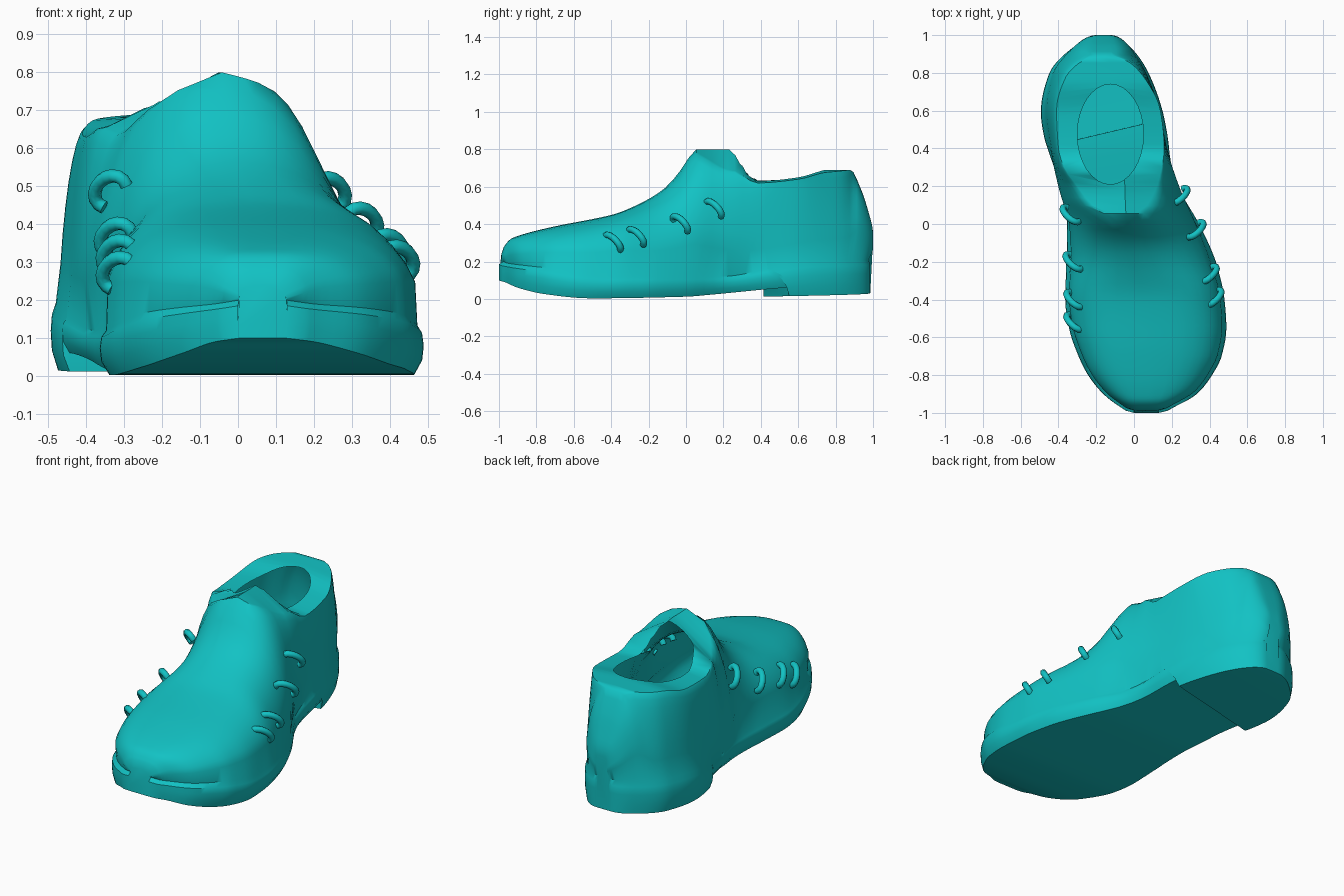
import bpy, bmesh, math
from mathutils import Vector

default = bpy.data.objects.get("Cube")
if default:
    bpy.data.objects.remove(default, do_unlink=True)

teal = bpy.data.materials.new("teal_leather")
teal.use_nodes = True
teal.diffuse_color = (0.006, 0.54, 0.55, 1)
teal.node_tree.nodes["Principled BSDF"].inputs["Base Color"].default_value = teal.diffuse_color


def curve_through(*keys):
    """Smooth function of y through (y, value) keys, without overshoot."""
    angle = lambda y: math.acos(max(-1, min(1, -y)))
    ts = [angle(y) for y, v in keys]
    vs = [v for y, v in keys]
    slopes = [(vs[i + 1] - vs[i]) / (ts[i + 1] - ts[i]) for i in range(len(keys) - 1)]
    tangents = [slopes[0]]
    for a, b in zip(slopes, slopes[1:]):
        tangents.append(2 * a * b / (a + b) if a * b > 0 else 0)
    tangents.append(slopes[-1])

    def value(y):
        t = angle(y)
        if t <= ts[0]:
            return vs[0]
        for i in range(len(slopes)):
            if t <= ts[i + 1]:
                h = ts[i + 1] - ts[i]
                u = (t - ts[i]) / h
                bend = u * (1 - u) * h * (tangents[i] * (1 - u) - tangents[i + 1] * u)
                ease = u * u * (3 - 2 * u)
                return vs[i] + (vs[i + 1] - vs[i]) * ease + bend
        return vs[-1]
    return value


# Plan outline of the shoe
outline_right = curve_through((-1, 0), (-.97, -.07), (-.9, -.16), (-.8, -.24), (-.7, -.29),
                              (-.55, -.34), (-.4, -.36), (-.2, -.355), (0, -.37), (.2, -.42),
                              (.4, -.46), (.6, -.49), (.8, -.45), (.95, -.32), (1, -.2))
outline_left = curve_through((-1, .13), (-.97, .21), (-.9, .33), (-.8, .41), (-.7, .46),
                             (-.55, .485), (-.4, .475), (-.2, .43), (0, .36), (.2, .26),
                             (.4, .19), (.6, .15), (.8, .08), (.95, -.02), (1, -.12))
# Sole heights, the narrow waist and the slant of the heel front
sole_bottom = curve_through((-1, .1), (-.97, .09), (-.9, .06), (-.75, .025), (-.5, .003), (0, .012),
                            (.4, .06), (.5, .065))
heel_bottom = curve_through((.4, .012), (1, .03))
sole_top = curve_through((-1, .2), (-.8, .17), (-.4, .12), (.2, .12), (.45, .16), (.7, .2), (1, .21))
waist = curve_through((-.2, 0), (.2, .03), (.45, 0))
heel_slant = curve_through((.1, 0), (.42, .14), (.95, 0))
HEEL_FRONT = .42
# Upper: ridge and rim heights, rim outline, wall roundness
ridge = curve_through((-1, .24), (-.985, .28), (-.95, .32), (-.9, .34), (-.7, .39), (-.4, .45),
                      (-.27, .5), (-.13, .58), (-.05, .66), (.03, .775), (.055, .8), (.24, .8),
                      (.38, .64), (.6, .66), (.75, .69), (.88, .69), (.93, .6), (.98, .45), (1, .34))
rim_drop_right = curve_through((.03, 0), (.1, .09), (.22, .16), (.38, .01), (.6, .02), (.88, 0))
rim_drop_left = curve_through((.03, 0), (.1, .04), (.24, .11), (.38, .02), (.6, .02), (.88, 0))
rim_right = curve_through((-1, .04), (-.5, .02), (0, -.08), (.05, -.12), (.1, -.22), (.2, -.3),
                          (.3, -.37), (.4, -.4), (.6, -.41), (.78, -.36), (.86, -.28), (.9, -.2), (1, -.18))
rim_left = curve_through((-1, .09), (-.5, .08), (0, -.01), (.05, .01), (.1, .07), (.23, .13), (.4, .16),
                         (.6, .14), (.78, .05), (.86, -.03), (.9, -.12), (1, -.14))
roundness = curve_through((-1, .75), (-.4, .75), (-.15, 1), (.1, 1.2), (.85, 1.2), (.93, .8), (1, .7))
inset = curve_through((-.3, 0), (.3, .02), (.8, .03))


def finish(obj, angle=40):
    obj.data.materials.clear()
    obj.data.materials.append(teal)
    bpy.ops.object.select_all(action='DESELECT')
    obj.select_set(True)
    bpy.context.view_layer.objects.active = obj
    bpy.ops.object.shade_smooth_by_angle(angle=math.radians(angle))


def loft(name, sections):
    """Closed solid skinned over rings of equal length."""
    bm = bmesh.new()
    rings = [[bm.verts.new(p) for p in ring] for ring in sections]
    count = len(rings[0])
    for a, b in zip(rings, rings[1:]):
        for i in range(count):
            j = (i + 1) % count
            bm.faces.new((a[i], a[j], b[j], b[i]))
    bm.faces.new(rings[0])
    bm.faces.new(rings[-1])
    bmesh.ops.recalc_face_normals(bm, faces=bm.faces)
    mesh = bpy.data.meshes.new(name)
    bm.to_mesh(mesh)
    bm.free()
    obj = bpy.data.objects.new(name, mesh)
    bpy.context.collection.objects.link(obj)
    return obj


def side_profile(y, outline, rim, drop, slant, steps=9):
    """Points up one side: sole edge, groove, then the wall to the rim."""
    points = []
    for spread, level, follow in ((.95, 0, 1), (1, .3, .9), (1.01, .6, .7), (1, .85, .4), (.97, 1, .2)):
        at = y + slant * follow
        middle = (outline_left(at) + outline_right(at)) / 2
        edge = outline(at)
        edge -= math.copysign(waist(at), edge - middle)
        low = heel_bottom(at) if y > HEEL_FRONT else sole_bottom(y)
        depth = at * (.975 if level == 1 else .985 if y > 0 else 1)
        points.append(Vector((middle + (edge - middle) * spread, depth, low + (sole_top(at) - low) * level)))
    base, edge, power = sole_top(y) - .02, ridge(y) - drop(y), roundness(y)
    foot, top = outline(y), rim(y)
    foot += (rim_right(y) + rim_left(y) - 2 * foot) * inset(y)
    for i in range(2, steps + 1):
        a = math.pi / 2 * i / steps
        c, s = max(0, math.cos(a)) ** power, math.sin(a) ** power
        points.append(Vector((top + (foot - top) * c, y * (1 if y > 0 else .987), base + (edge - base) * s)))
    return points


def section(y):
    left = side_profile(y, outline_left, rim_left, rim_drop_left, heel_slant(y))
    right = side_profile(y, outline_right, rim_right, rim_drop_right, 0)
    crown = Vector((rim_right(y) * .4 + rim_left(y) * .6, left[-1].y, ridge(y)))
    return left + [crown] + right[::-1]


# Shoe skin: upper, sole and heel in one shell
stations = [-math.cos(math.pi * (.035 + .965 * i / 72)) for i in range(73)]
stations[0] = -1
stations = sorted(stations + [HEEL_FRONT, HEEL_FRONT + .004])
shoe = loft("shoe_shell", [section(y) for y in stations])

# Foot opening: cut an oval, then leave the shell hollow
CENTRE_X, CENTRE_Y, RADIUS_X, RADIUS_Y = -.125, .475, .175, .265
oval = [(CENTRE_X + RADIUS_X * math.cos(a), CENTRE_Y + RADIUS_Y * math.sin(a))
        for a in (math.tau * i / 32 for i in range(32))]
cutter = loft("opening_cutter", [[(x, y, z) for x, y in oval] for z in (.35, .95)])
cutter.hide_render = True
cut = shoe.modifiers.new("opening", 'BOOLEAN')
cut.operation = 'DIFFERENCE'
cut.solver = 'EXACT'
cut.object = cutter
bpy.context.view_layer.objects.active = shoe
bpy.ops.object.modifier_apply(modifier=cut.name)
bpy.data.objects.remove(cutter, do_unlink=True)


def in_oval(p):
    return p.z > .3 and math.hypot((p.x - CENTRE_X) / RADIUS_X, (p.y - CENTRE_Y) / RADIUS_Y) < 1.002


bm = bmesh.new()
bm.from_mesh(shoe.data)
plug = [f for f in bm.faces if all(in_oval(v.co) for v in f.verts)]
bmesh.ops.delete(bm, geom=plug, context='FACES')
bm.to_mesh(shoe.data)
bm.free()
finish(shoe)


# Lace loops along both sides
def lace(name, side, x, y, z, radius=.046):
    out = Vector((side * .6, 0, .6))
    down = Vector((side * .7, 0, -.7))
    data = bpy.data.curves.new(name, 'CURVE')
    data.dimensions = '3D'
    data.bevel_depth = .018
    data.bevel_resolution = 2
    data.use_fill_caps = True
    spline = data.splines.new('POLY')
    spline.points.add(10)
    for i, point in enumerate(spline.points):
        a = math.radians(-25 + 23 * i)
        p = Vector((x, y, z)) + radius * (math.sin(a) * out - math.cos(a) * down)
        p.y -= math.cos(a) * .04
        point.co = (*p, 1)
    obj = bpy.data.objects.new(name, data)
    bpy.context.collection.objects.link(obj)
    bpy.ops.object.select_all(action='DESELECT')
    obj.select_set(True)
    bpy.context.view_layer.objects.active = obj
    bpy.ops.object.convert(target='MESH')
    finish(bpy.context.view_layer.objects.active, 50)


left_laces = ((.42, -.39, .3), (.395, -.265, .33), (.325, -.03, .4), (.24, .15, .48))
right_laces = ((-.315, -.52, .27), (-.315, -.4, .315), (-.32, -.2, .36), (-.335, .05, .485))
for side, label, row in ((1, "left", left_laces), (-1, "right", right_laces)):
    for number, spot in enumerate(row, 1):
        lace(f"{label}_lace_{number}", side, *spot)
